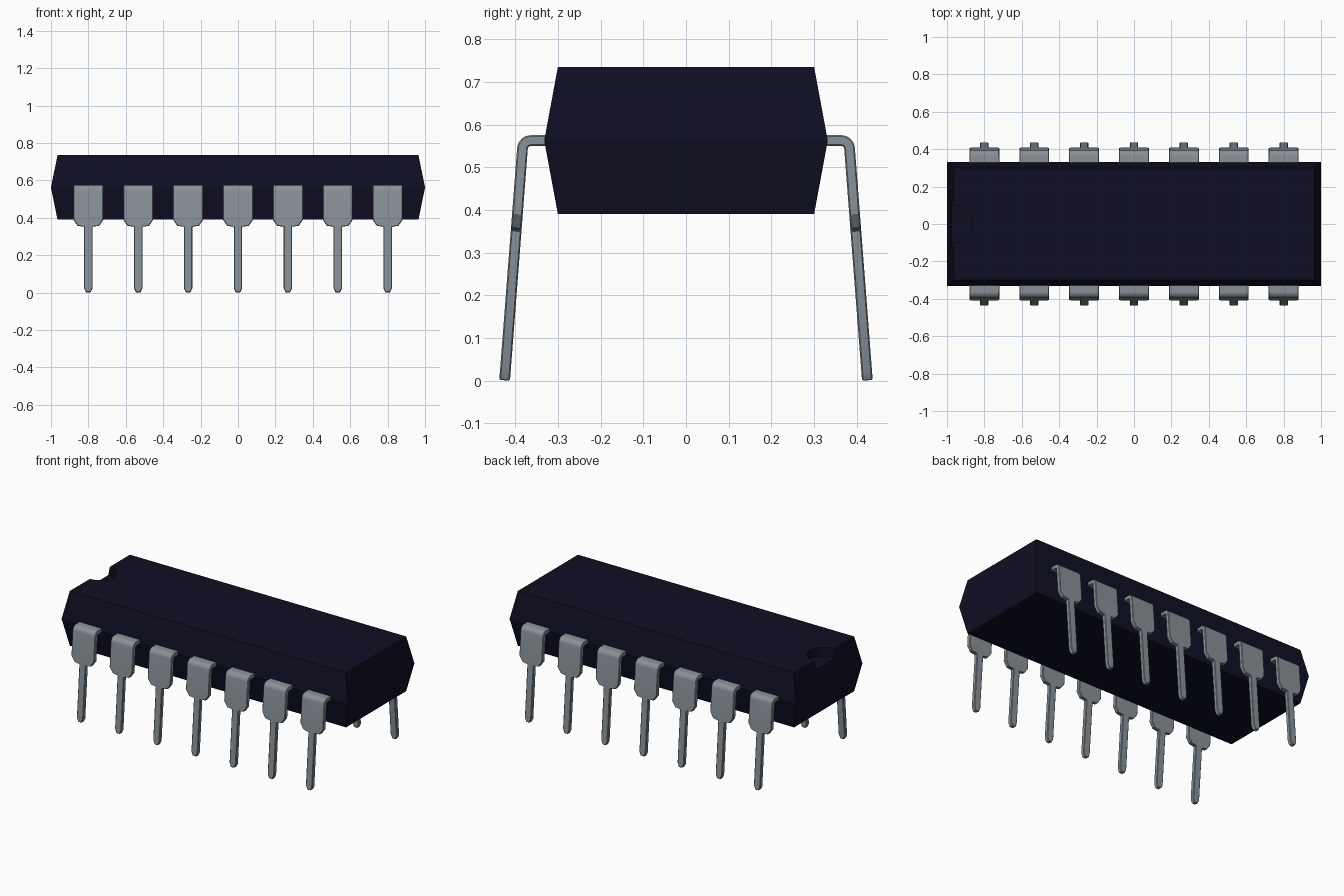
import bpy, bmesh, math
from mathutils import Vector

cube = bpy.data.objects.get("Cube")
if cube:
    bpy.data.objects.remove(cube, do_unlink=True)


def material(name, rgb, rough):
    m = bpy.data.materials.new(name)
    m.use_nodes = True
    m.diffuse_color = (*rgb, 1)
    b = next(n for n in m.node_tree.nodes if n.type == 'BSDF_PRINCIPLED')
    b.inputs["Base Color"].default_value = (*rgb, 1)
    b.inputs["Roughness"].default_value = rough
    return m


navy = material("dark navy plastic", (0.0045, 0.0045, 0.017), 0.6)
steel = material("grey metal", (0.25, 0.285, 0.315), 0.5)


def loft(name, rings, mat):
    """Skin a list of four-cornered rings and cap both ends."""
    bm = bmesh.new()
    loops = [[bm.verts.new(p) for p in ring] for ring in rings]
    for a, b in zip(loops, loops[1:]):
        for i in range(4):
            j = (i + 1) % 4
            bm.faces.new((a[i], a[j], b[j], b[i]))
    bm.faces.new(loops[0])
    bm.faces.new(loops[-1])
    bmesh.ops.recalc_face_normals(bm, faces=bm.faces)
    me = bpy.data.meshes.new(name)
    bm.to_mesh(me)
    bm.free()
    me.materials.append(mat)
    ob = bpy.data.objects.new(name, me)
    bpy.context.collection.objects.link(ob)
    return ob


def activate(ob):
    bpy.ops.object.select_all(action='DESELECT')
    ob.select_set(True)
    bpy.context.view_layer.objects.active = ob


# Body: two tapered halves meeting at the widest middle line
def rect(hx, hy, z):
    return [(-hx, -hy, z), (hx, -hy, z), (hx, hy, z), (-hx, hy, z)]


body = loft("chip_body", [rect(0.965, 0.30, 0.39), rect(1.0, 0.332, 0.5625),
                          rect(0.965, 0.30, 0.735)], navy)

# Half-round orientation notch in the top of the -x end
bpy.ops.mesh.primitive_cylinder_add(vertices=32, radius=0.1, depth=0.2,
                                    location=(-0.965, 0, 0.78))
cutter = bpy.context.object
cutter.name = "notch_cutter"
cutter.hide_render = True
cutter.data.materials.append(navy)
cut = body.modifiers.new("notch", 'BOOLEAN')
cut.operation = 'DIFFERENCE'
cut.solver = 'EXACT'
cut.object = cutter
activate(body)
bpy.ops.object.modifier_apply(modifier="notch")
bpy.data.objects.remove(cutter, do_unlink=True)
activate(body)
bpy.ops.object.shade_smooth_by_angle(angle=math.radians(20))

# Pin path: (y, z, direction angle of the outer normal, half width)
HALF_T, PAD, STEM = 0.0125, 0.08, 0.0225
TILT = math.radians(4.4)
BEND = (0.363, 0.5425, 0.02)
stations = [(0.31, BEND[1] + BEND[2], math.pi / 2, PAD)]
for i in range(9):
    a = math.pi / 2 + (TILT - math.pi / 2) * i / 8
    stations.append((BEND[0] + BEND[2] * math.cos(a),
                     BEND[1] + BEND[2] * math.sin(a), a, PAD))
y0, z0 = stations[-1][:2]
for z, w in ((0.39, PAD), (0.358, 0.058), (0.353, STEM),
             (0.025, STEM), (0.001, 0.012)):
    stations.append((y0 + (z0 - z) * math.tan(TILT), z, TILT, w))


def pin_ring(y, z, a, w):
    n = Vector((0, math.cos(a), math.sin(a))) * HALF_T
    c = Vector((0, y, z))
    x = Vector((w, 0, 0))
    return [c - x - n, c + x - n, c + x + n, c - x + n]


pin = loft("pin_back_1", [pin_ring(*s) for s in stations], steel)
bev = pin.modifiers.new("soft edges", 'BEVEL')
bev.width = 0.003
bev.segments = 1
bev.limit_method = 'ANGLE'
bev.angle_limit = math.radians(50)
activate(pin)
bpy.ops.object.modifier_apply(modifier="soft edges")
bpy.ops.object.shade_smooth_by_angle(angle=math.radians(30))

# Two rows of seven pins sharing one mesh
for row, turn in (("back", 0), ("front", math.pi)):
    for i in range(7):
        if row == "back" and i == 0:
            ob = pin
        else:
            ob = pin.copy()
            ob.name = f"pin_{row}_{i + 1}"
            bpy.context.collection.objects.link(ob)
        ob.location.x = (i - 3) * 0.2667
        ob.rotation_euler.z = turn
